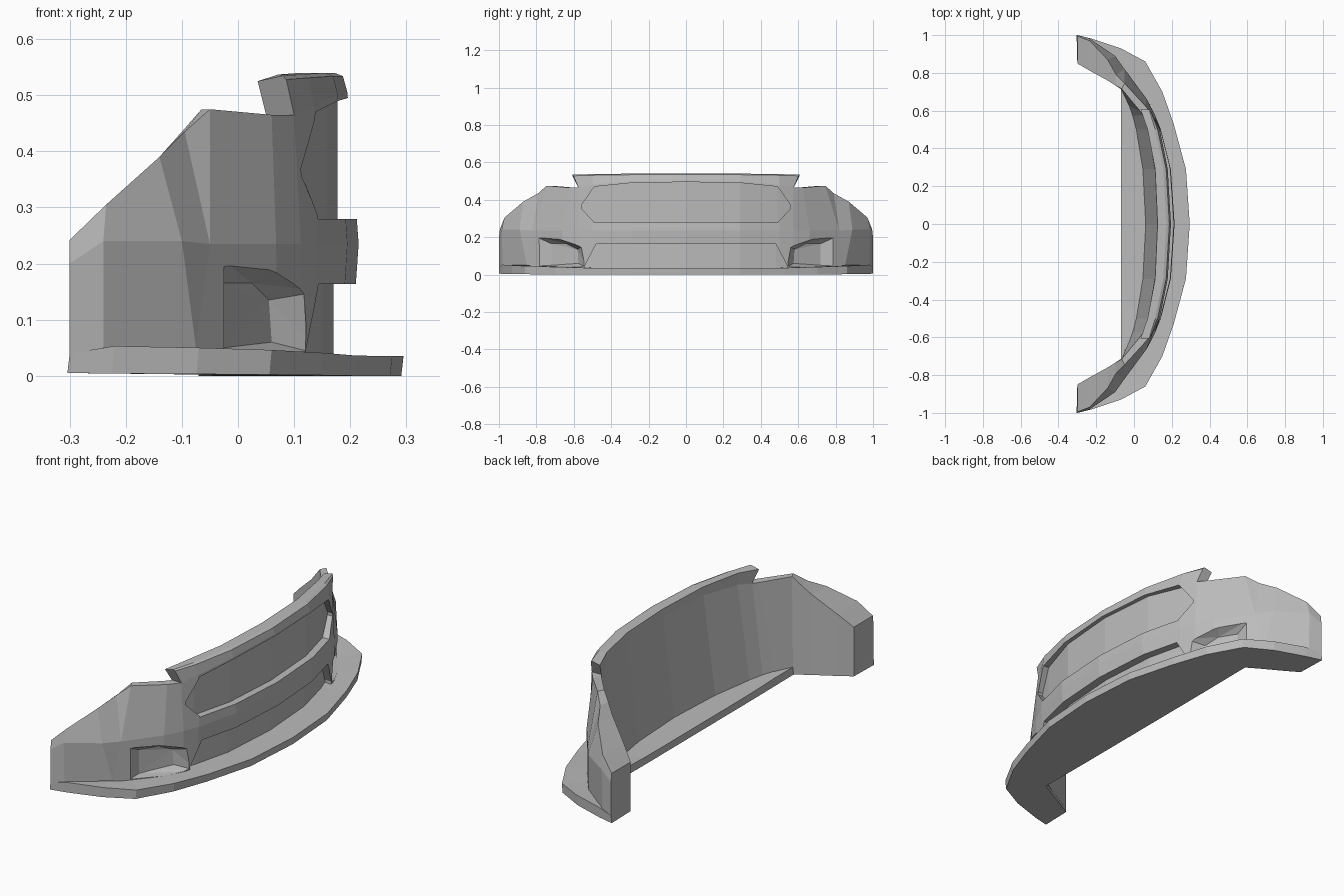
import bpy, bmesh
from mathutils import Vector

if "Cube" in bpy.data.objects:
    bpy.data.objects.remove(bpy.data.objects["Cube"])

GREY = (0.5, 0.5, 0.5, 1)
grey = bpy.data.materials.new("plain grey")
grey.use_nodes = True
grey.diffuse_color = GREY
grey.node_tree.nodes["Principled BSDF"].inputs["Base Color"].default_value = GREY


def finish(name, bm):
    bmesh.ops.recalc_face_normals(bm, faces=bm.faces)
    mesh = bpy.data.meshes.new(name)
    bm.to_mesh(mesh)
    bm.free()
    mesh.materials.append(grey)
    ob = bpy.data.objects.new(name, mesh)
    bpy.context.collection.objects.link(ob)
    return ob


def loft(name, half):
    """Skin closed sections from the middle to the left end, mirrored to the right."""
    right = [[(x, -y, z) for x, y, z in s] for s in reversed(half[1:])]
    bm = bmesh.new()
    rings = [[bm.verts.new(p) for p in s] for s in right + half]
    n = len(half[0])
    for a, b in zip(rings, rings[1:]):
        for i in range(n):
            j = (i + 1) % n
            bm.faces.new((a[i], a[j], b[j], b[i]))
    bm.faces.new(rings[0])
    bm.faces.new(rings[-1])
    bmesh.ops.remove_doubles(bm, verts=bm.verts, dist=0.0005)
    return finish(name, bm)


def cut(target, cutter):
    cutter.hide_render = True
    mod = target.modifiers.new("cut", 'BOOLEAN')
    mod.operation = 'DIFFERENCE'
    mod.solver = 'EXACT'
    mod.object = cutter
    bpy.context.view_layer.objects.active = target
    bpy.ops.object.modifier_apply(modifier=mod.name)
    bpy.data.objects.remove(cutter)


# Bumper shell: front columns share one y per column
B = 0.02
columns = []
for y, bot, mid, top, z, in_top, in_bot in [
        (0, .2, .215, .195, .505, .122, .06),
        (.29, .182, .195, .178, .5, .11, .045),
        (.5, .132, .142, .136, .48, .075, .01),
        (.575, .11, .112, .1, .465, .05, -.01)]:
    columns.append([(bot, y, B), (mid, y, .235), (top, y, z), (in_top, y, z), (in_bot, y, B)])

# Side columns: outer bottom, outer middle, outer top, inner top, inner bottom
crease, foot = (-.05, .82, .235), (-.075, .85, .05)
columns += [
    [(.07, .66, B), (.068, .66, .235), (.06, .625, .465), (.03, .6, .465), (-.03, .63, B)],
    [foot, crease, (-.05, .745, .475), (-.065, .715, .475), (-.07, .715, B)],
    [foot, crease, (-.095, .79, .435), (-.1, .735, .435), (-.1, .735, B)],
    [foot, (-.1, .89, .24), (-.14, .87, .39), (-.14, .76, .39), (-.14, .76, B)],
    [(-.24, .98, .05), (-.24, .985, .24), (-.235, .97, .305), (-.24, .815, .3), (-.24, .815, B)],
    [(-.3, 1, B), (-.3, 1, .2), (-.3, .995, .242), (-.3, .85, .242), (-.3, .85, B)],
]
shell = loft("bumper_shell", columns)


# Curved grille recesses
def recess(name, rows):
    return loft(name, [[(back, y, lo), (back, y, hi), (.5, y, hi), (.5, y, lo)]
                       for y, back, lo, hi in rows])


cut(shell, recess("upper_grille_cutter", [
    (0, .177, .279, .495), (.29, .158, .279, .49), (.49, .108, .279, .47), (.56, .085, .355, .37)]))
cut(shell, recess("lower_grille_cutter", [
    (0, .17, -.1, .164), (.29, .15, -.1, .164), (.48, .105, -.1, .164), (.54, .085, -.1, .05)]))

# Tapered lamp pockets, one each side
floor = [(.06, .575, .06), (.055, .58, .135), (.025, .64, .165), (-.025, .72, .165), (-.025, .72, .05)]
rim = [(.12, .545, .045), (.115, .56, .145), (.055, .68, .19), (-.025, .775, .19), (-.025, .81, .045)]
for side in (1, -1):
    bm = bmesh.new()
    for f, r in zip(floor, rim):
        inner, outer = Vector(f), Vector(r)
        for p in (inner, inner.lerp(outer, 1.6)):
            p.y *= side
            bm.verts.new(p)
    bmesh.ops.convex_hull(bm, input=bm.verts)
    cut(shell, finish("lamp_pocket_cutter", bm))

# Raised top lip with slanted ends
lip = []
for y, bottom, front, crown, rear, inner, z, h in [
        (0, .195, .187, .172, .125, .122, .505, .54),
        (.29, .178, .17, .155, .112, .11, .5, .54),
        (.5, .136, .125, .112, .072, .075, .48, .537)]:
    lip.append([(bottom, y, z), (front, y, h - .006), (crown, y, h), (rear, y, h), (inner, y, z)])
lip.append([(.1, .575, .465), (.086, .602, .528), (.08, .606, .535), (.035, .606, .525), (.05, .575, .465)])
loft("top_lip", lip)

# Flat splitter with a floor behind the shell
splitter = []
for x, y, in_x, in_y, top, base in [
        (.295, 0, -.07, 0, .035, 0), (.275, .29, -.07, .29, .035, 0),
        (.21, .53, -.07, .42, .036, 0), (.15, .7, -.07, .57, .041, .001),
        (.06, .86, -.07, .72, .046, .002), (-.07, .93, -.13, .755, .05, .003),
        (-.22, .98, -.23, .81, .053, .004), (-.3, 1, -.3, .85, .04, .005)]:
    splitter.append([(x, y, top), (x - .004, y, base), (in_x, in_y, base), (in_x, in_y, min(top, .04))])
loft("splitter", splitter)
